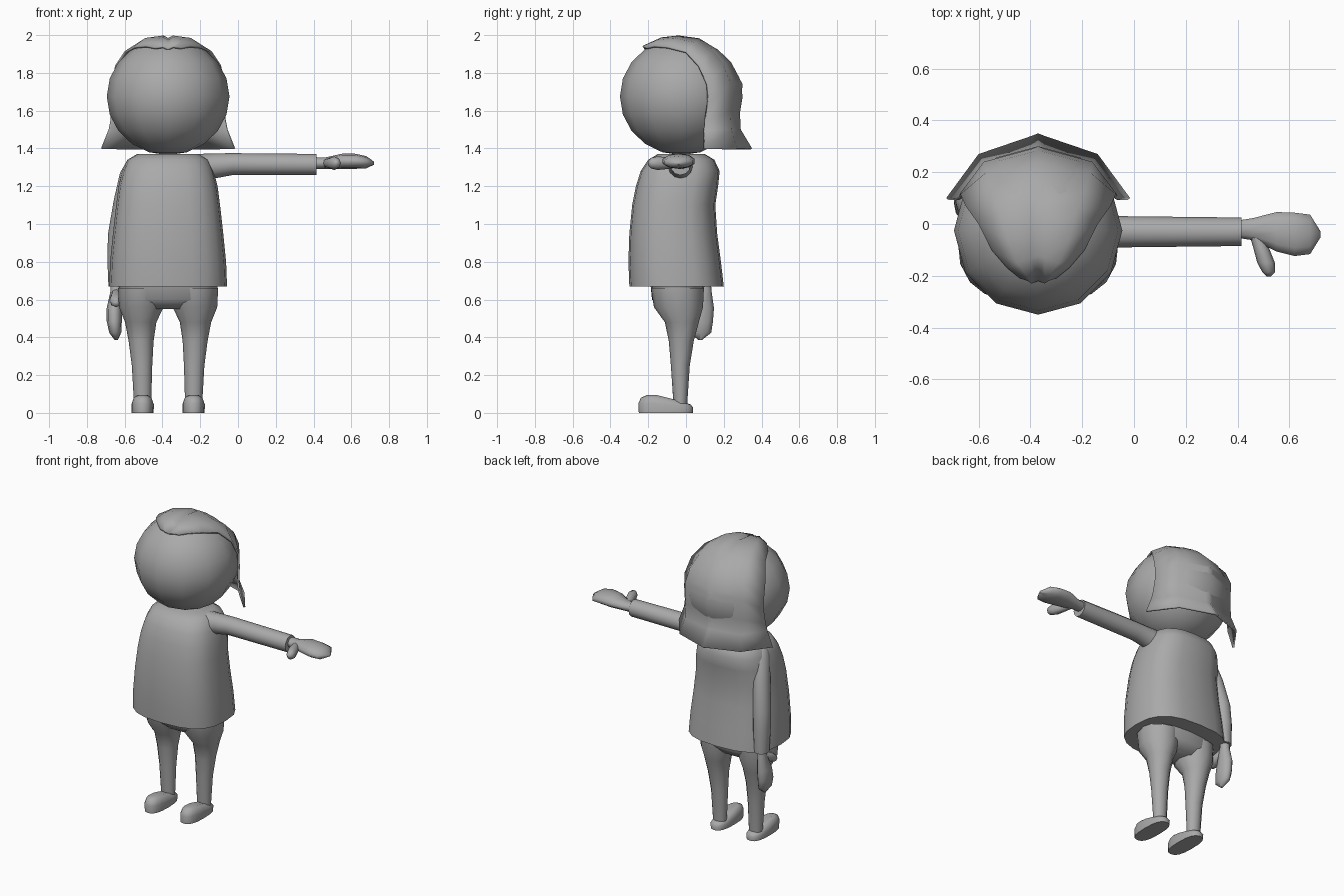
import bpy, bmesh
from math import cos, sin, pi, copysign

cube = bpy.data.objects.get("Cube")
if cube:
    bpy.data.objects.remove(cube)

CX = -0.37  # body centre line

grey = bpy.data.materials.new("plain grey")
grey.use_nodes = True
COLOUR = (0.4, 0.4, 0.4, 1)
grey.diffuse_color = COLOUR
grey.node_tree.nodes["Principled BSDF"].inputs["Base Color"].default_value = COLOUR


def finish(name, bm, angle=50):
    bmesh.ops.recalc_face_normals(bm, faces=bm.faces)
    mesh = bpy.data.meshes.new(name)
    bm.to_mesh(mesh)
    bm.free()
    mesh.materials.append(grey)
    obj = bpy.data.objects.new(name, mesh)
    bpy.context.collection.objects.link(obj)
    bpy.ops.object.select_all(action='DESELECT')
    obj.select_set(True)
    bpy.context.view_layer.objects.active = obj
    bpy.ops.object.shade_smooth_by_angle(angle=angle * pi / 180)
    return obj


def bend(v, power):
    return copysign(abs(v) ** (2 / power), v)


def loft(name, rings, place=lambda x, y, z: (x, y, z), sides=12, power=2, angle=50):
    """Skin rings of (x, y, z, half width, half depth), then place each point."""
    bm = bmesh.new()
    loops = []
    for x, y, z, rx, ry in rings:
        turns = [2 * pi * i / sides for i in range(sides)]
        loops.append([bm.verts.new(place(x + rx * bend(cos(t), power),
                                         y + ry * bend(sin(t), power), z)) for t in turns])
    for a, b in zip(loops, loops[1:]):
        for i in range(sides):
            j = (i + 1) % sides
            bm.faces.new((a[i], a[j], b[j], b[i]))
    bm.faces.new(loops[0])
    bm.faces.new(loops[-1])
    return finish(name, bm, angle)


# Head
bm = bmesh.new()
bmesh.ops.create_uvsphere(bm, u_segments=12, v_segments=10, radius=0.325)
for v in bm.verts:
    v.co.z *= 0.955
    v.co += type(v.co)((CX, -0.025, 1.675))
finish("head", bm, 80)

# Hair: three guide lines per side, from the fringe to the flared hem
parting = [(-.22, 1.93), (-.12, 1.975), (-.03, 1.985), (.08, 1.97), (.17, 1.915),
           (.25, 1.83), (.3, 1.74), (.285, 1.6), (.29, 1.5), (.35, 1.4)]
middle = [(.04, -.22, 1.94), (.08, -.15, 1.975), (.12, -.06, 1.985), (.15, .05, 1.96),
          (.18, .13, 1.905), (.2, .2, 1.83), (.21, .24, 1.74), (.21, .235, 1.6),
          (.21, .24, 1.5), (.23, .27, 1.4)]
edge = [(.07, -.21, 1.935), (.12, -.17, 1.945), (.18, -.1, 1.94), (.23, 0, 1.915),
        (.28, .07, 1.84), (.3, .115, 1.74), (.3, .12, 1.65), (.305, .105, 1.55),
        (.315, .1, 1.5), (.355, .1, 1.4)]
bm = bmesh.new()
for side in (-1, 1):
    grid = []
    for (py, pz), m, e in zip(parting, middle, edge):
        lift = 0.013 if pz > 1.9 else 0
        row = [(0, py, pz), (.025, py - .01, pz + lift), m, e]
        grid.append([bm.verts.new((CX + side * x, y, z)) for x, y, z in row])
    for a, b in zip(grid, grid[1:]):
        for i in range(3):
            bm.faces.new((a[i], a[i + 1], b[i + 1], b[i]))
bmesh.ops.remove_doubles(bm, verts=bm.verts, dist=0.001)
hair = finish("hair", bm, 60)
shell = hair.modifiers.new("thickness", 'SOLIDIFY')
shell.thickness = 0.012

# Tunic: front and back profile lines at each height
tunic = [(.67, .312, -.3, .2), (.8, .307, -.305, .185), (.95, .292, -.3, .165),
         (1.1, .275, -.285, .155), (1.2, .262, -.265, .17), (1.28, .242, -.24, .178),
         (1.34, .215, -.2, .15), (1.37, .165, -.15, .1)]
loft("tunic", [(CX, (f + b) / 2, z, w, (b - f) / 2) for z, w, f, b in tunic],
     sides=20, power=2.7)

# Trousers
loft("hips", [(CX, -.04, .55, .19, .085), (CX, -.045, .6, .258, .135),
              (CX, -.045, .7, .263, .145)], sides=16, power=2.4)
leg = [(.135, -.03, .04, .045, .036), (.138, -.03, .25, .054, .05),
       (.143, -.025, .38, .066, .066), (.145, -.022, .48, .083, .09),
       (.142, -.04, .56, .118, .13), (.14, -.045, .66, .125, .14)]


def shoe_height(y, z):
    slope = min(1, max(0, (.01 - y) / .16))
    return z * (.55 + .45 * slope)


for side, label in ((1, "left"), (-1, "right")):
    loft(label + "_leg", [(CX + side * x, y, z, rx, ry) for x, y, z, rx, ry in leg], angle=70)
    foot = CX + side * .135
    loft(label + "_shoe", [(foot, -.107, 0, .058, .143), (foot, -.107, .05, .06, .145),
                           (foot, -.107, .08, .05, .132), (foot, -.107, .094, .028, .1)],
         lambda x, y, z: (x, y, shoe_height(y, z)), sides=16, power=2.6)

# Arms: one stretched to the side, one hanging
loft("left_arm", [(1.29, -.03, -.24, .08, .08), (1.308, -.03, -.12, .066, .062),
                  (1.317, -.03, -.03, .058, .06), (1.315, -.03, .415, .056, .055)],
     lambda x, y, z: (z, y, x))
loft("right_arm", [(-.55, -.01, 1.34, .035, .045), (-.575, .01, 1.27, .05, .06),
                   (-.605, .05, 1.13, .052, .06), (-.632, .085, .95, .056, .06),
                   (-.638, .095, .82, .054, .058), (-.64, .1, .67, .046, .05)], angle=60)

# Hands, built along their own length as (thickness, width, length)
hand = [(0, 0, -.02, .032, .035), (0, 0, .04, .03, .045), (.01, -.01, .13, .04, .08),
        (.01, -.02, .2, .04, .088), (.005, -.02, .26, .032, .08), (0, -.02, .3, .008, .012)]
thumb = [(0, .05, .02, .022, .025), (0, .07, .07, .03, .03), (0, .09, .13, .036, .034),
         (0, .1, .165, .028, .025), (0, .1, .182, .008, .008)]
poses = {"left": lambda t, w, l: (.42 + l, w - .02, 1.322 + t),
         "right": lambda t, w, l: (-.645 - t, .105 + w * .75 - l * .05, .685 - l)}
for label, pose in poses.items():
    loft(label + "_hand", hand, pose, sides=10, angle=60)
    loft(label + "_thumb", thumb, lambda a, b, c: pose(a, -c, b), sides=8, angle=60)
